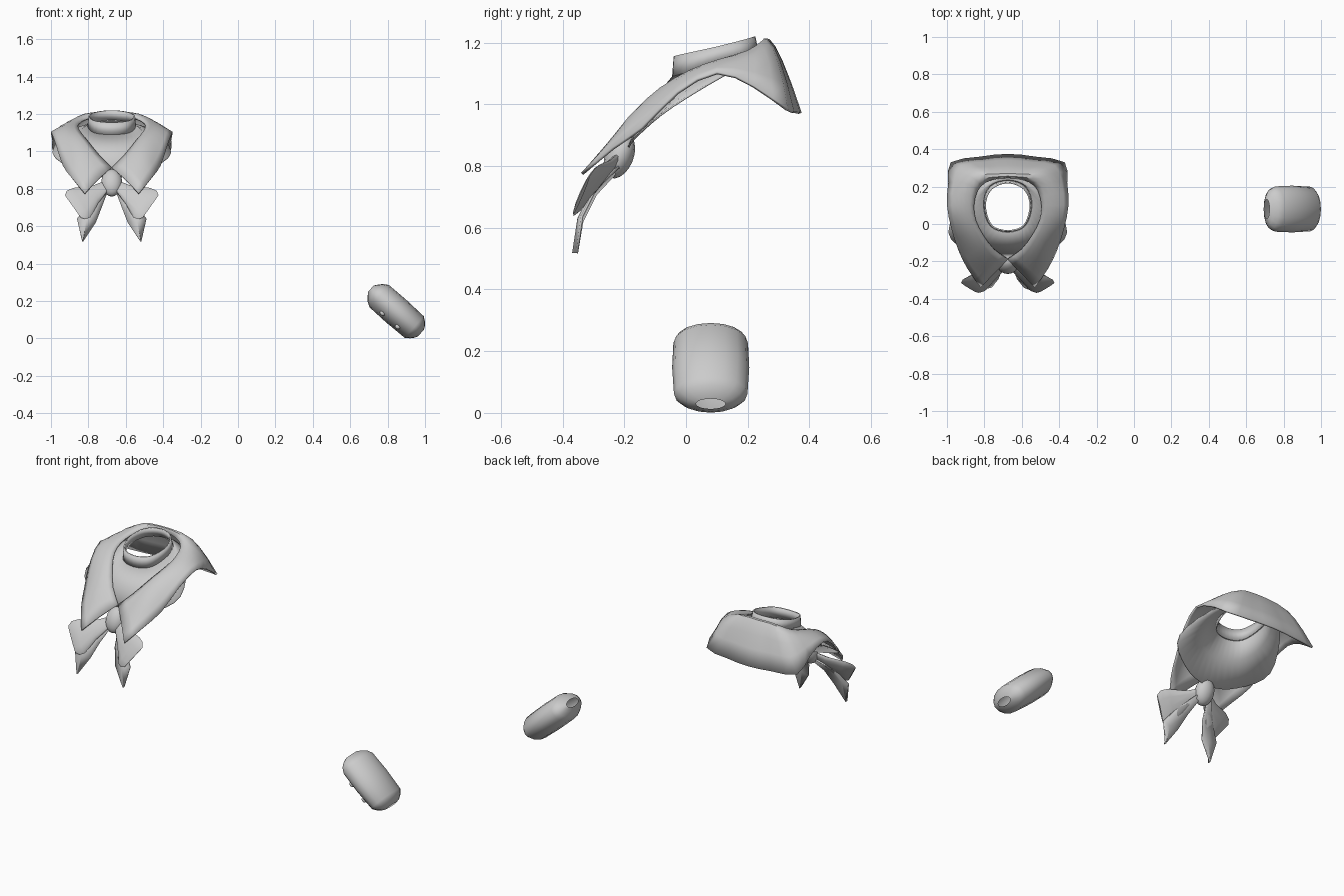
import bpy, math
from mathutils import Vector as V

if "Cube" in bpy.data.objects:
    bpy.data.objects.remove(bpy.data.objects["Cube"])

CX = -0.675  # centre line of the collar and bow


def finish(ob, thick=0.0, angle=40):
    if thick:
        m = ob.modifiers.new("thickness", 'SOLIDIFY')
        m.thickness = thick
        m.offset = -1
    bpy.ops.object.select_all(action='DESELECT')
    ob.select_set(True)
    bpy.context.view_layer.objects.active = ob
    bpy.ops.object.shade_smooth_by_angle(angle=math.radians(angle))


def grid(name, rows, wrap_rows=False, wrap_cols=False, thick=0.0, angle=40, flip=False):
    """Skin a list of equally long point rows."""
    n, c = len(rows), len(rows[0])
    verts = [tuple(p) for r in rows for p in r]
    faces = []
    for i in range(n if wrap_rows else n - 1):
        for j in range(c if wrap_cols else c - 1):
            a, b = i * c, ((i + 1) % n) * c
            k = (j + 1) % c
            f = (a + j, b + j, b + k, a + k)
            faces.append(f[::-1] if flip else f)
    me = bpy.data.meshes.new(name)
    me.from_pydata(verts, [], faces)
    me.validate()
    ob = bpy.data.objects.new(name, me)
    bpy.context.collection.objects.link(ob)
    finish(ob, thick, angle)
    return ob


def mirror(p):
    return V((-p[0], p[1], p[2]))


def spline_rows(rows, sub, closed):
    """Catmull-Rom through the rows."""
    n, out = len(rows), []
    get = lambda i: rows[i % n] if closed else rows[max(0, min(n - 1, i))]
    for i in range(n if closed else n - 1):
        for s in range(sub):
            t = s / sub
            out.append([0.5 * (2 * b + (c - a) * t + (2 * a - 5 * b + 4 * c - d) * t * t
                               + (3 * b - a - 3 * c + d) * t ** 3)
                        for a, b, c, d in zip(get(i - 1), get(i), get(i + 1), get(i + 2))])
    if not closed:
        out.append(rows[-1])
    return out


def place(rows):
    return [[V((p[0] + CX, p[1], p[2])) for p in r] for r in rows]


# wide collar: inner edge, middle, outer edge from lapel tip to centre back
half = [
    [(0, -.19, .915), (.075, -.268, .85), (.145, -.34, .778)],
    [(.07, -.14, .985), (.15, -.19, .955), (.215, -.24, .86)],
    [(.13, -.06, 1.06), (.2, -.1, 1.035), (.262, -.145, .925)],
    [(.17, .02, 1.11), (.24, 0, 1.10), (.30, -.03, 1.04)],
    [(.18, .1, 1.14), (.25, .1, 1.14), (.325, .1, 1.105)],
    [(.16, .18, 1.165), (.235, .22, 1.16), (.318, .22, 1.06)],
    [(.12, .22, 1.18), (.17, .28, 1.18), (.305, .33, .985)],
    [(.06, .24, 1.19), (.085, .285, 1.187), (.15, .36, .975)],
    [(0, .245, 1.19), (0, .29, 1.187), (0, .375, .972)]]
half = [[V(p) for p in r] for r in half]
rows = half + [[mirror(p) for p in r] for r in half[-2::-1]]


def across(r, n=6):
    a, m, b = r
    out = []
    for i in range(n + 1):
        t = i / n
        out.append(a * (2 * t - 1) * (t - 1) + m * 4 * t * (1 - t) + b * t * (2 * t - 1))
    return out


rows = [across(r) for r in spline_rows(rows, 2, False)]
grid("wide_collar", place(rows), thick=.01, flip=True)

# neck band and bib: band top, band base, bib middle, bib edge from front to back
half = [
    [(0, -.04, 1.155), (0, -.045, 1.09), (0, -.12, 1.0), (0, -.19, .86)],
    [(.09, -.01, 1.163), (.095, -.01, 1.10), (.13, -.08, 1.02), (.18, -.16, .90)],
    [(.125, .1, 1.187), (.13, .1, 1.135), (.19, .03, 1.075), (.318, -.045, .995)],
    [(.09, .19, 1.21), (.1, .2, 1.155), (.15, .17, 1.14), (.2, .18, 1.125)],
    [(0, .225, 1.22), (0, .235, 1.17), (0, .26, 1.165), (0, .29, 1.14)]]
half = [[V(p) for p in r] for r in half]
ring = half + [[mirror(p) for p in r] for r in half[-2:0:-1]]
ring = place(spline_rows(ring, 4, True))
grid("neck_band", [r[:2] for r in ring], wrap_rows=True, thick=.008, flip=True)
grid("bib", [r[1:] for r in ring], wrap_rows=True, thick=.006, flip=True)

# bow wings: puffed loops, top and bottom (x, z) with half thickness
wing = [((.02, .85), (.02, .79), .015), ((.10, .818), (.07, .725), .02),
        ((.205, .805), (.115, .648), .02), ((.24, .79), (.14, .638), .014),
        ((.25, .765), (.165, .645), .004)]
# ribbon tails: inner and outer (x, z) with depth
tail = [((.02, .79), (.05, .80), -.22), ((.05, .71), (.12, .73), -.295),
        ((.085, .62), (.186, .64), -.34), ((.153, .518), (.158, .518), -.357)]
for side, word in ((-1, "left"), (1, "right")):
    rows = []
    for top, bot, th in wing:
        r = []
        for k in range(12):
            a = 2 * math.pi * k / 12
            t = (1 - math.cos(a)) / 2
            x = top[0] + (bot[0] - top[0]) * t
            z = top[1] + (bot[1] - top[1]) * t
            y = -.215 - .24 * x - .6 * (.83 - z) + th * math.sin(a)
            r.append((CX + side * x, y, z))
        rows.append(r)
    grid("bow_wing_" + word, rows, wrap_cols=True, angle=60, flip=side < 0)
    rows = [[(CX + side * (a[0] + (b[0] - a[0]) * t), y - .012 * math.sin(math.pi * t),
              a[1] + (b[1] - a[1]) * t) for t in (0, .5, 1)] for a, b, y in tail]
    grid("bow_tail_" + word, rows, thick=.008, flip=side < 0)

# bow knot
bpy.ops.mesh.primitive_uv_sphere_add(segments=14, ring_count=10, location=(CX, -.216, .832),
                                     rotation=(math.radians(-22), 0, 0))
knot = bpy.context.object
knot.name = "bow_knot"
knot.scale = (.057, .046, .076)
finish(knot, angle=60)

# cuff: flattened tube with drawn-in open ends, tilted down to the right
centre, d, n = V((.845, .08, .147)), V((.75, 0, -.661)), V((.661, 0, .75))
profile = [(-.18, .052, .022), (-.167, .085, .04), (-.148, .108, .062), (-.12, .121, .079),
           (0, .125, .081), (.13, .119, .077), (.153, .1, .06), (.17, .075, .04),
           (.178, .048, .022)]
rows = []
for s, ry, rn in profile:
    rows.append([centre + d * s + n * rn * math.sin(a) + V((0, ry * math.cos(a), 0))
                 for a in (2 * math.pi * k / 16 for k in range(16))])
grid("cuff", rows, wrap_cols=True, angle=60)

# cuff buttons
for i, s in enumerate((-.047, .062)):
    bpy.ops.mesh.primitive_uv_sphere_add(segments=10, ring_count=6,
                                         location=centre + d * s - n * .058 + V((0, -.086, 0)),
                                         rotation=(0, math.radians(41.4), 0))
    b = bpy.context.object
    b.name = "cuff_button_%d" % (i + 1)
    b.scale = (.016, .011, .012)
    finish(b, angle=60)
